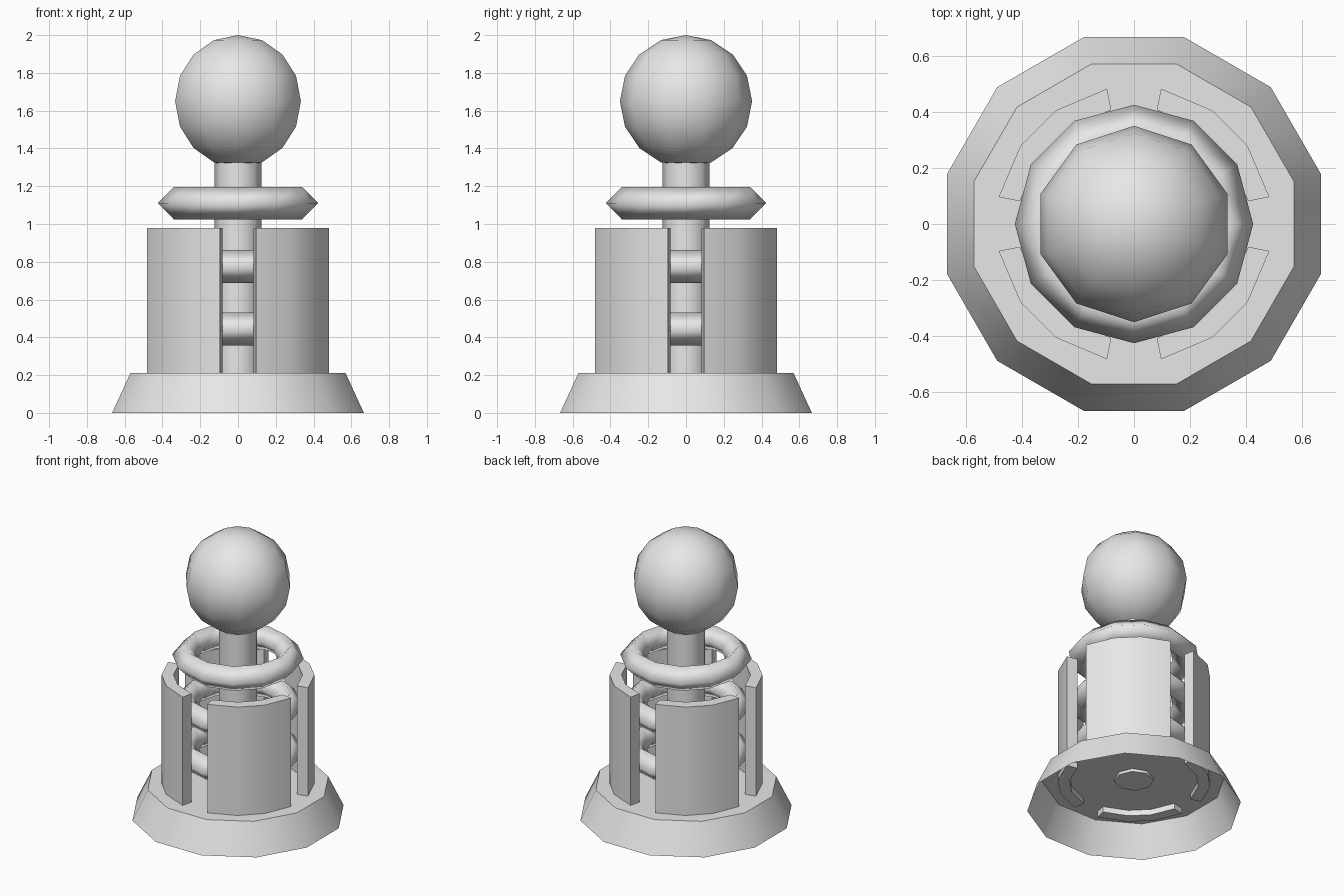
import bpy, bmesh, math
from math import cos, sin, pi, radians

cube = bpy.data.objects.get("Cube")
if cube:
    bpy.data.objects.remove(cube, do_unlink=True)

grey = bpy.data.materials.new("light_grey")
grey.use_nodes = True
grey.diffuse_color = (0.8, 0.8, 0.8, 1)
grey.node_tree.nodes["Principled BSDF"].inputs["Base Color"].default_value = (0.8, 0.8, 0.8, 1)


def finish(name, bm, sharp=50):
    """Turn a bmesh into a smooth shaded object, keeping edges above the sharp angle."""
    bmesh.ops.recalc_face_normals(bm, faces=bm.faces)
    mesh = bpy.data.meshes.new(name)
    bm.to_mesh(mesh)
    bm.free()
    mesh.materials.append(grey)
    mesh.shade_smooth()
    if sharp:
        mesh.set_sharp_from_angle(angle=radians(sharp))
    obj = bpy.data.objects.new(name, mesh)
    bpy.context.collection.objects.link(obj)
    return obj


def circle(bm, radius, z, sides, turn=0):
    return [bm.verts.new((radius * cos(turn + 2 * pi * i / sides),
                          radius * sin(turn + 2 * pi * i / sides), z))
            for i in range(sides)]


def bridge(bm, a, b):
    n = len(a)
    for i in range(n):
        bm.faces.new((a[i], a[(i + 1) % n], b[(i + 1) % n], b[i]))


# Flared base: an open-bottomed shell with a flat top
bm = bmesh.new()
rim = circle(bm, 0.69, 0, 12, pi / 12)
top = circle(bm, 0.59, 0.21, 12, pi / 12)
bridge(bm, rim, top)
bm.faces.new(top)
base = finish("base", bm)
# An open shell must face outwards
if base.data.polygons[-1].normal.z < 0:
    base.data.flip_normals()

# Central post, its foot just showing under the base top
bm = bmesh.new()
foot = circle(bm, 0.125, 0.19, 8)
head = circle(bm, 0.125, 1.36, 8)
bridge(bm, foot, head)
bm.faces.new(foot)
bm.faces.new(head)
finish("post", bm)

# Three rings with a diamond section around the post
for name, z in (("lower_ring", 0.445), ("middle_ring", 0.775), ("upper_ring", 1.11)):
    bm = bmesh.new()
    loops = [circle(bm, 0.338 + 0.087 * cos(k * pi / 2), z + 0.087 * sin(k * pi / 2), 12)
             for k in range(4)]
    for k in range(4):
        bridge(bm, loops[k], loops[(k + 1) % 4])
    finish(name, bm, sharp=None)

# Four curved wall panels with slots between them
for q, name in enumerate(("back_left", "back_right", "front_right", "front_left")):
    bm = bmesh.new()
    sections = []
    for a in (11.3, 34.7, 55.3, 78.7):
        t = radians(a + 90 * q)
        sections.append([bm.verts.new((r * cos(t), r * sin(t), z))
                         for r, z in ((0.415, 0.17), (0.492, 0.17), (0.492, 0.98), (0.415, 0.98))])
    for a, b in zip(sections, sections[1:]):
        bridge(bm, a, b)
    bm.faces.new(sections[0])
    bm.faces.new(sections[-1])
    finish(name + "_wall", bm)

# Ball on top
bm = bmesh.new()
bmesh.ops.create_uvsphere(bm, u_segments=10, v_segments=8, radius=0.35)
bmesh.ops.translate(bm, verts=bm.verts, vec=(0, 0, 1.65))
finish("ball", bm, sharp=None)
